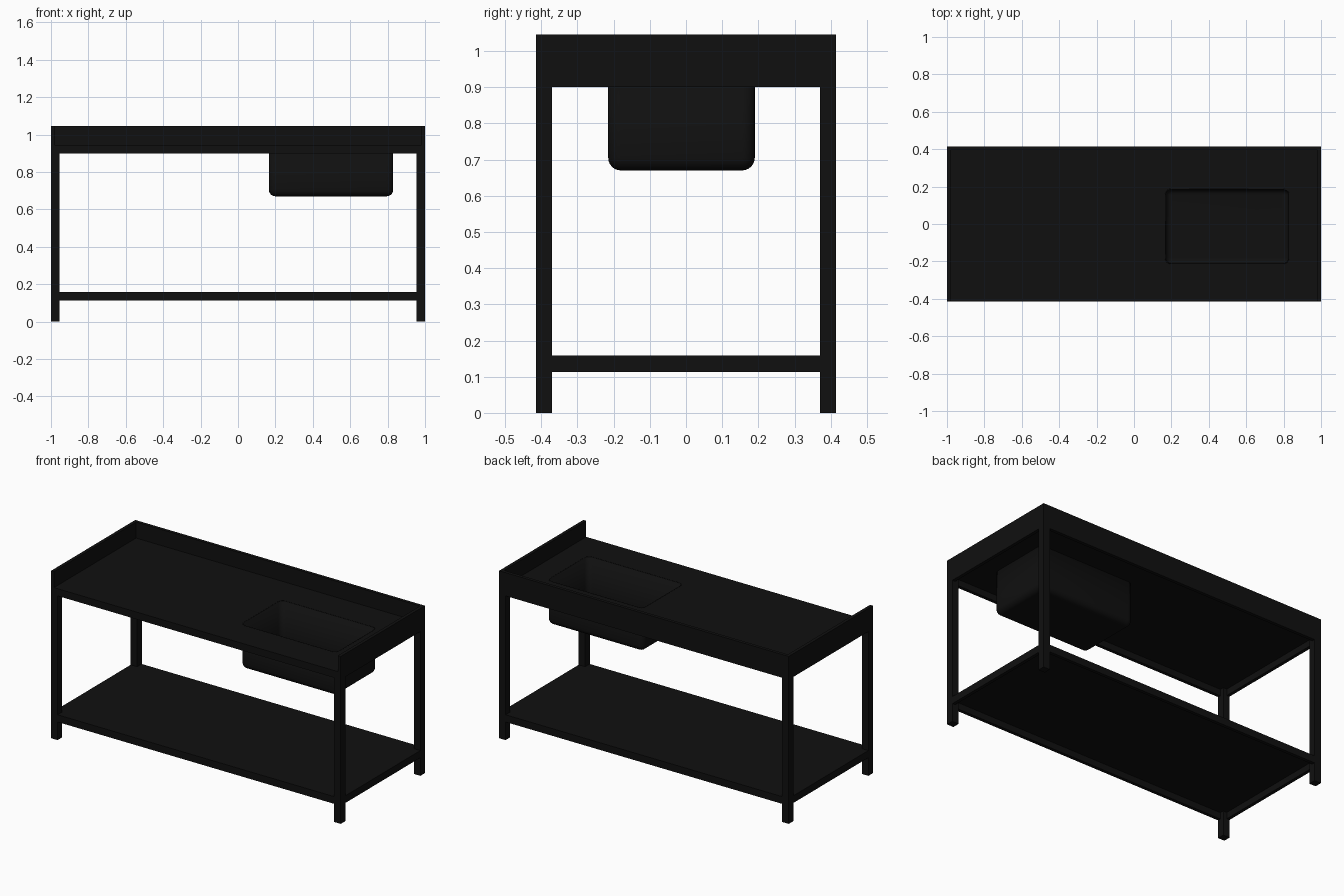
import bpy, bmesh, math
from mathutils import Vector

if "Cube" in bpy.data.objects:
    bpy.data.objects.remove(bpy.data.objects["Cube"])

HX, HY = 1.0, 0.415            # half footprint
TOP, DECK, APRON = 1.045, 0.945, 0.90
LEG, SHEET, LIP = 0.045, 0.005, 0.02

mat = bpy.data.materials.new("dark_metal")
mat.diffuse_color = (0.005, 0.005, 0.005, 1)
mat.use_nodes = True
mat.node_tree.nodes["Principled BSDF"].inputs["Base Color"].default_value = mat.diffuse_color


def finish(name, bm):
    bmesh.ops.recalc_face_normals(bm, faces=bm.faces)
    me = bpy.data.meshes.new(name)
    bm.to_mesh(me)
    bm.free()
    ob = bpy.data.objects.new(name, me)
    bpy.context.collection.objects.link(ob)
    me.materials.append(mat)
    return ob


def box(name, lo, hi):
    bm = bmesh.new()
    bmesh.ops.create_cube(bm, size=1)
    for v in bm.verts:
        v.co = Vector([a + (b - a) * (c + 0.5) for a, b, c in zip(lo, hi, v.co)])
    return finish(name, bm)


def rounded_ring(bm, inset, z, seg=8):
    """Rounded rectangle of the basin outline, shrunk by inset."""
    x0, x1, y0, y1, r = 0.165, 0.83, -0.215, 0.19, 0.035
    rad = max(r - inset, 0.004)
    s = inset + rad
    corners = [(x1 - s, y1 - s), (x0 + s, y1 - s), (x0 + s, y0 + s), (x1 - s, y0 + s)]
    ring = []
    for q, (cx, cy) in enumerate(corners):
        for i in range(seg + 1):
            a = math.pi / 2 * (q + i / seg)
            ring.append(bm.verts.new((cx + rad * math.cos(a), cy + rad * math.sin(a), z)))
    return ring


def solidify(ob, t):
    m = ob.modifiers.new("thickness", "SOLIDIFY")
    m.thickness, m.offset = t, -1


# legs
for sx, side in ((-1, "left"), (1, "right")):
    for sy, end in ((-1, "front"), (1, "back")):
        xs = sorted((sx * HX, sx * (HX - LEG)))
        ys = sorted((sy * HY, sy * (HY - LEG)))
        box(f"{end}_{side}_leg", (xs[0], ys[0], 0), (xs[1], ys[1], DECK - SHEET))

# worktop sheet with the basin opening
bm = bmesh.new()
outer = [bm.verts.new((x, y, DECK)) for x, y in ((-HX, -HY), (HX, -HY), (HX, HY), (-HX, HY))]
hole = rounded_ring(bm, 0, DECK)
edges = []
for loop in (outer, hole):
    edges += [bm.edges.new((loop[i - 1], loop[i])) for i in range(len(loop))]
bmesh.ops.triangle_fill(bm, edges=edges, use_beauty=True)
for f in bm.faces:
    f.normal_update()
deck = finish("worktop", bm)
if deck.data.polygons[0].normal.z < 0:
    deck.data.flip_normals()
solidify(deck, SHEET)

# front apron and raised edges on the other three sides
box("front_apron", (-HX, -HY, APRON), (HX, -HY + LIP, DECK))
box("back_upstand", (-HX, HY - LIP, APRON), (HX, HY, TOP))
box("left_upstand", (-HX, -HY, APRON), (-HX + LIP, HY, TOP))
box("right_upstand", (HX - LIP, -HY, APRON), (HX, HY, TOP))

# basin: straight walls, rounded foot, flat floor
bm = bmesh.new()
bottom, fr = 0.67, 0.035
rings = [rounded_ring(bm, 0, DECK)]
for i in range(7):
    a = math.pi / 2 * i / 6
    rings.append(rounded_ring(bm, fr * (1 - math.cos(a)), bottom + fr * (1 - math.sin(a))))
for a, b in zip(rings, rings[1:]):
    for i in range(len(a)):
        bm.faces.new((a[i - 1], a[i], b[i], b[i - 1]))
bm.faces.new(rings[-1])
basin = finish("basin", bm)
solidify(basin, SHEET)
bpy.context.view_layer.objects.active = basin
basin.select_set(True)
bpy.ops.object.shade_smooth_by_angle(angle=math.radians(35))

# lower shelf: sheet with folded lips
Z0, Z1 = 0.113, 0.158
box("shelf", (-HX + 0.01, -HY + 0.01, Z1 - SHEET), (HX - 0.01, HY - 0.01, Z1))
for s, name in ((-1, "front"), (1, "back")):
    ys = sorted((s * HY, s * (HY - LIP)))
    box(f"shelf_{name}_lip", (-HX, ys[0], Z0), (HX, ys[1], Z1))
for s, name in ((-1, "left"), (1, "right")):
    xs = sorted((s * HX, s * (HX - LIP)))
    box(f"shelf_{name}_lip", (xs[0], -HY, Z0), (xs[1], HY, Z1))
